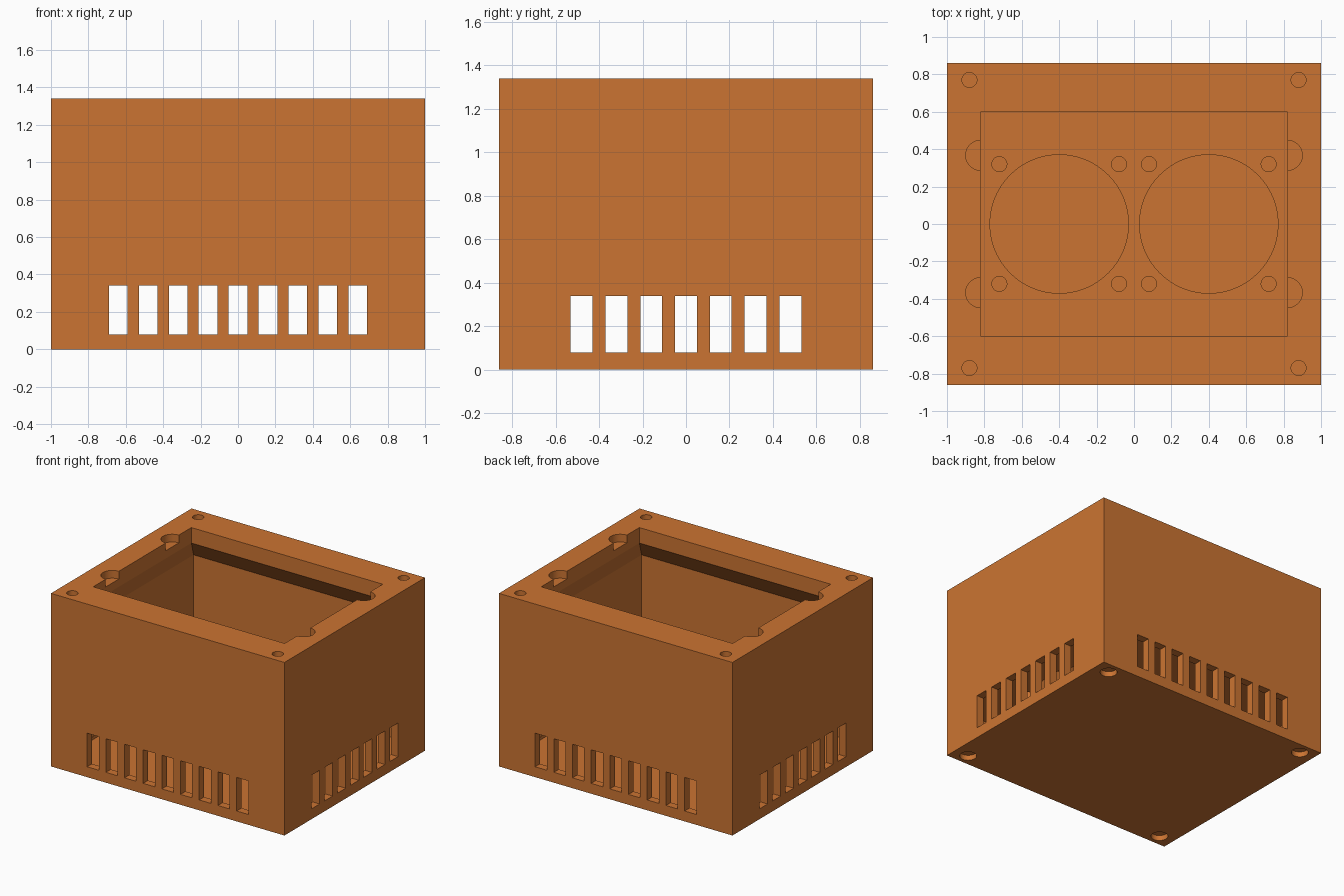
import bpy, bmesh
from math import radians
from mathutils import Matrix

cube = bpy.data.objects.get("Cube")
if cube:
    bpy.data.objects.remove(cube, do_unlink=True)

HX, HY, H = 1.0, 0.86, 1.34      # outer half sizes and height
WALL = 0.06
PLATE_LOW, PLATE_TOP = 0.36, 0.42
IX, IY = HX - WALL, HY - WALL    # inner half sizes
OX, OY = 0.82, 0.6               # top opening half sizes


def loft(bm, sections):
    """Closed solid through rectangles given as (half_x, half_y, z)."""
    rings = [[bm.verts.new((sx * x, sy * y, z))
              for sx, sy in ((-1, -1), (1, -1), (1, 1), (-1, 1))]
             for x, y, z in sections]
    bm.faces.new(rings[0][::-1])
    bm.faces.new(rings[-1])
    for low, high in zip(rings, rings[1:]):
        for i in range(4):
            j = (i + 1) % 4
            bm.faces.new((low[i], low[j], high[j], high[i]))


def box(bm, centre, size):
    m = Matrix.Translation(centre) @ Matrix.Diagonal((*size, 1))
    bmesh.ops.create_cube(bm, size=1, matrix=m)


def cylinder(bm, x, y, radius, z0, z1, sides=48):
    bmesh.ops.create_cone(bm, cap_ends=True, segments=sides,
                          radius1=radius, radius2=radius, depth=z1 - z0,
                          matrix=Matrix.Translation((x, y, (z0 + z1) / 2)))


def make_object(name, bm):
    bmesh.ops.recalc_face_normals(bm, faces=bm.faces)
    mesh = bpy.data.meshes.new(name)
    bm.to_mesh(mesh)
    bm.free()
    obj = bpy.data.objects.new(name, mesh)
    bpy.context.collection.objects.link(obj)
    return obj


def cut(target, name, bm):
    cutter = make_object(name, bm)
    cutter.hide_render = True
    mod = target.modifiers.new(name, 'BOOLEAN')
    mod.operation = 'DIFFERENCE'
    mod.solver = 'EXACT'
    mod.object = cutter
    bpy.context.view_layer.objects.active = target
    bpy.ops.object.modifier_apply(modifier=name)
    bpy.data.objects.remove(cutter, do_unlink=True)


# Solid outer block
bm = bmesh.new()
loft(bm, [(HX, HY, 0), (HX, HY, H)])
body = make_object("vented_box", bm)

# Lower air chamber and upper chamber narrowing to the opening
bm = bmesh.new()
loft(bm, [(IX, IY, WALL), (IX, IY, PLATE_LOW)])
loft(bm, [(IX, IY, PLATE_TOP), (IX, IY, 1.02), (OX, OY, 1.22), (OX, OY, H + 0.1)])
cut(body, "chambers", bm)

# Vent slots through front and back, then through both sides
bm = bmesh.new()
for i in range(-4, 5):
    box(bm, (i * 0.16, 0, 0.21), (0.1, 3, 0.26))
cut(body, "front_vents", bm)
bm = bmesh.new()
for i in range(-3, 4):
    box(bm, (0, i * 0.16, 0.21), (3, 0.1, 0.26))
cut(body, "side_vents", bm)

# Round holes: fan openings, screw holes, corner holes, finger notches
bm = bmesh.new()
for sx in (-1, 1):
    cylinder(bm, sx * 0.4, 0, 0.37, 0.3, 0.5, 96)
    for sy in (-1, 1):
        for dx in (-0.32, 0.32):
            cylinder(bm, sx * 0.4 + dx, sy * 0.32, 0.04, 0.3, 0.5)
        cylinder(bm, sx * 0.88, sy * 0.77, 0.04, H - 0.2, H + 0.1)
        cylinder(bm, sx * 0.88, sy * 0.77, 0.06, -0.1, 0.04)
        cylinder(bm, sx * OX, sy * 0.367, 0.08, H - 0.06, H + 0.1)
cut(body, "round_holes", bm)

# Single orange material
orange = bpy.data.materials.new("burnt_orange")
colour = (0.6, 0.175, 0.032, 1)
orange.use_nodes = True
orange.diffuse_color = colour
orange.node_tree.nodes["Principled BSDF"].inputs["Base Color"].default_value = colour
body.data.materials.clear()
body.data.materials.append(orange)

# Smooth hole walls, sharp edges
bpy.ops.object.select_all(action='DESELECT')
body.select_set(True)
bpy.context.view_layer.objects.active = body
bpy.ops.object.shade_smooth_by_angle(angle=radians(30))
